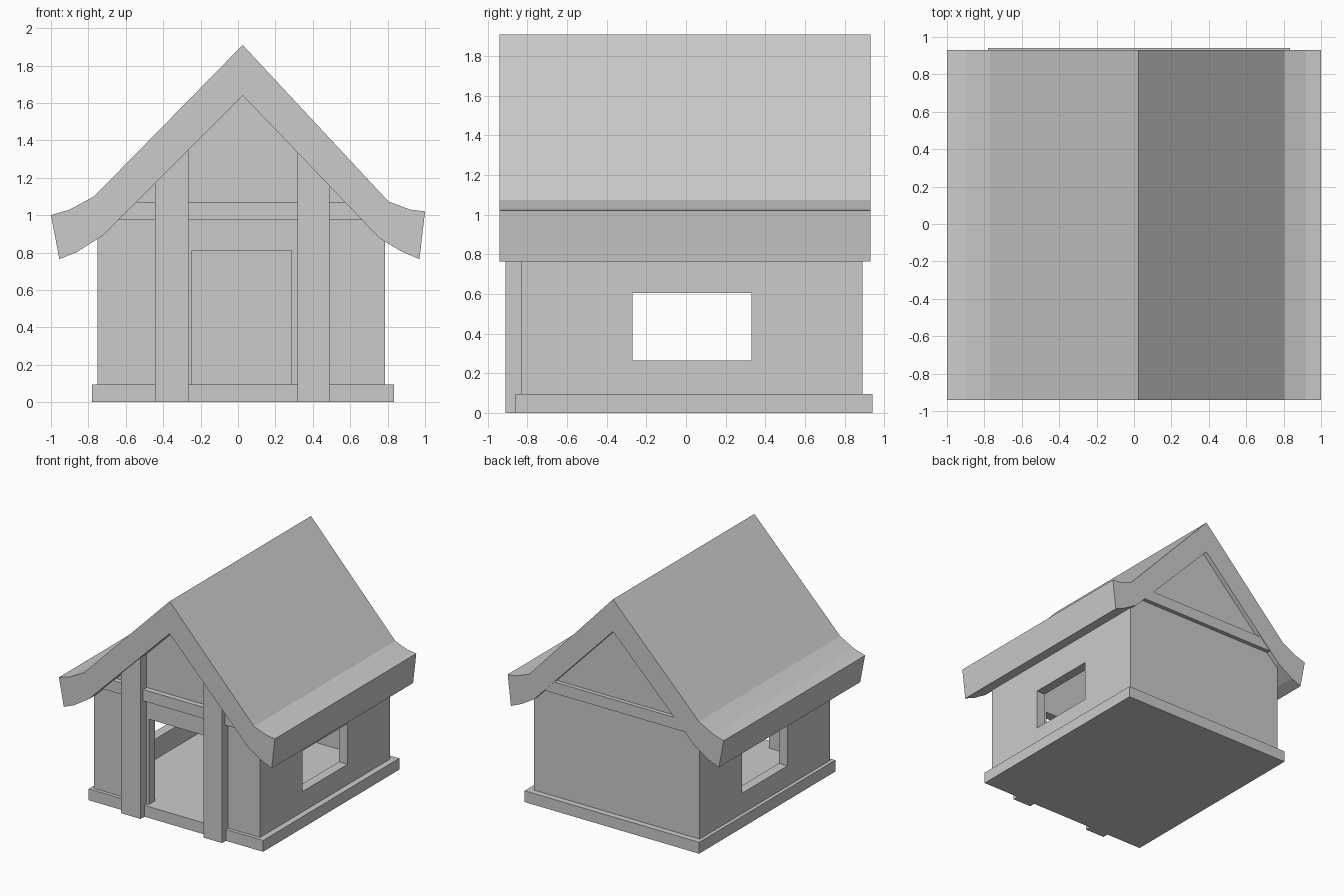
import bpy, bmesh

if "Cube" in bpy.data.objects:
    bpy.data.objects.remove(bpy.data.objects["Cube"])

# Roof profile in x/z: upper edge and underside, left to right
TOP = [(-1, 1.0), (-0.9, 1.03), (-0.77, 1.1), (0.025, 1.91), (0.805, 1.073), (0.92, 1.03), (1, 1.02)]
UNDER = [(-0.955, 0.765), (-0.862, 0.803), (-0.725, 0.89), (0.025, 1.64),
         (0.757, 0.877), (0.87, 0.808), (0.97, 0.765)]


def under(x):
    """Height of the roof underside at x."""
    for (x0, z0), (x1, z1) in zip(UNDER, UNDER[1:]):
        if x0 <= x <= x1:
            return z0 + (z1 - z0) * (x - x0) / (x1 - x0)


def under_x(z, side):
    """Left (0) or right (1) x where the straight roof underside is at height z."""
    (x0, z0), (x1, z1) = UNDER[2 + side], UNDER[3 + side]
    return x0 + (x1 - x0) * (z - z0) / (z1 - z0)


def prism(name, profile, y0, y1):
    """Extrude an x/z profile along y."""
    bm = bmesh.new()
    face = bm.faces.new([bm.verts.new((x, y0, z)) for x, z in profile])
    ext = bmesh.ops.extrude_face_region(bm, geom=[face])
    verts = [v for v in ext["geom"] if isinstance(v, bmesh.types.BMVert)]
    bmesh.ops.translate(bm, verts=verts, vec=(0, y1 - y0, 0))
    bmesh.ops.recalc_face_normals(bm, faces=bm.faces)
    me = bpy.data.meshes.new(name)
    bm.to_mesh(me)
    bm.free()
    ob = bpy.data.objects.new(name, me)
    bpy.context.collection.objects.link(ob)
    return ob


def box(name, x0, x1, y0, y1, z0, z1):
    return prism(name, [(x0, z0), (x1, z0), (x1, z1), (x0, z1)], y0, y1)


def cut(ob, cutter):
    cutter.hide_render = True
    mod = ob.modifiers.new("cut", "BOOLEAN")
    mod.operation, mod.solver, mod.object = "DIFFERENCE", "EXACT", cutter
    bpy.context.view_layer.objects.active = ob
    bpy.ops.object.modifier_apply(modifier=mod.name)
    bpy.data.objects.remove(cutter)


# Floor slab and roof
box("base", -0.78, 0.835, -0.86, 0.94, 0, 0.095)
prism("roof", TOP + UNDER[::-1], -0.94, 0.93)

# Hollow gabled walls with a doorway and a window on each side
E = 0.01  # walls reach slightly into the roof
L, R = -0.75, 0.785
wall_top = [(R, under(R) + E)] + [(x, z + E) for x, z in UNDER[4:1:-1]] + [(L, under(L) + E)]
walls = prism("walls", [(L, 0.095), (R, 0.095)] + wall_top, -0.83, 0.89)
cut(walls, box("room_cutter", L + 0.08, R - 0.08, -0.75, 0.81, 0, 2))
cut(walls, box("door_cutter", -0.245, 0.285, -0.9, -0.7, 0, 0.81))
cut(walls, box("window_cutter", -1, 1, -0.27, 0.33, 0.265, 0.605))

# Front posts rising to the slope of the roof
for name, x0, x1 in (("left_post", -0.445, -0.265), ("right_post", 0.318, 0.49)):
    prism(name, [(x0, 0), (x1, 0), (x1, under(x1) + E), (x0, under(x0) + E)], -0.91, -0.83)

# Cross beams on both gables, trimmed to the roof slope
beam = [(under_x(z, s), z) for z, s in ((0.975, 0), (0.975, 1), (1.07, 1), (1.07, 0))]
prism("front_beam", beam, -0.875, -0.83)
prism("back_beam", beam, 0.89, 0.925)
